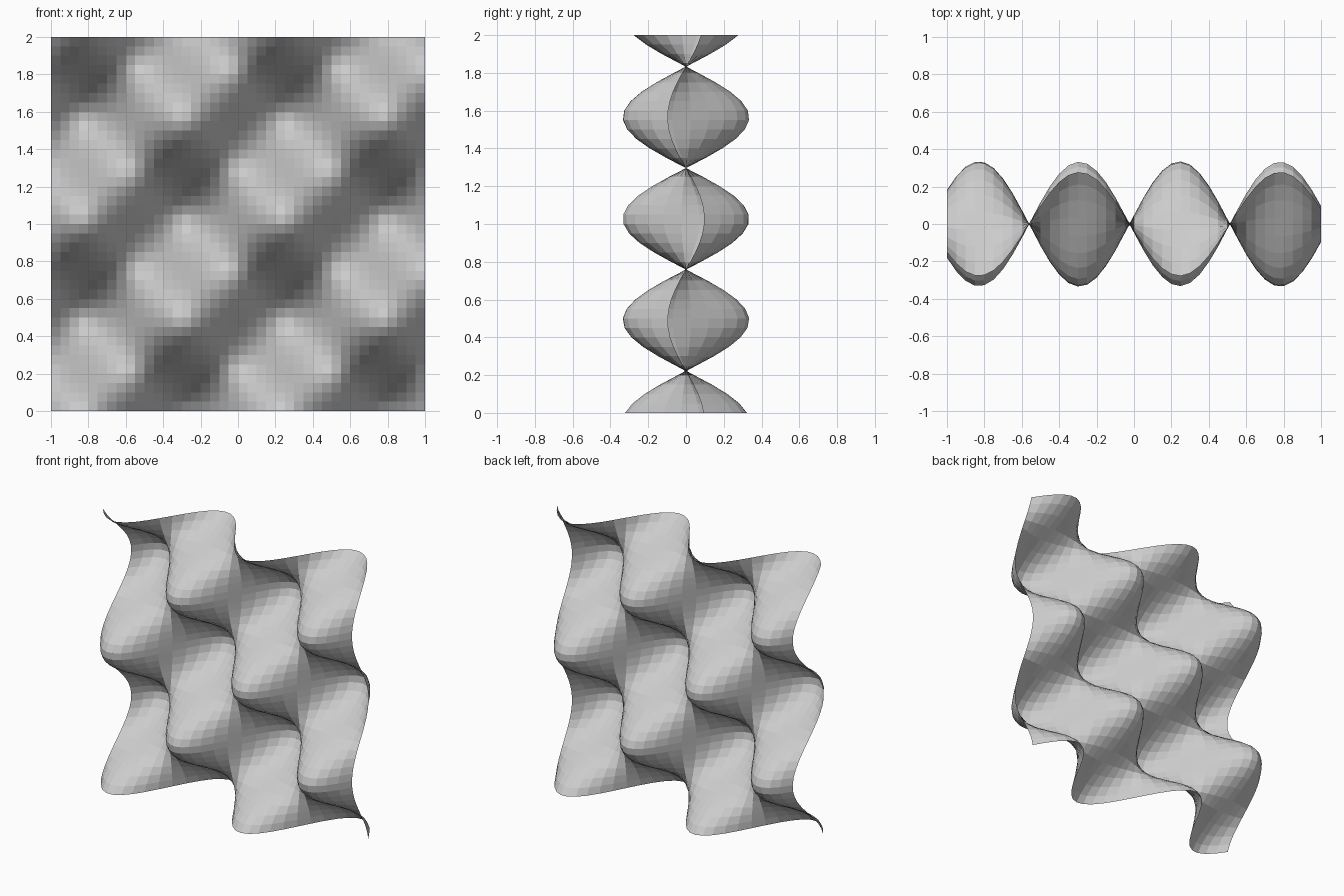
import bpy, bmesh, math

if "Cube" in bpy.data.objects:
    bpy.data.objects.remove(bpy.data.objects["Cube"])

N = 40             # cells per side
SIZE = 2.0
AMP = 0.335        # height of the waves
K = math.pi / 0.537
X0, Z0 = 0.513, 0.759   # one crossing line in each direction


def wave(x, z):
    return AMP * math.sin(K * (x - X0)) * math.sin(K * (z - Z0))


# Upright square sheet with egg-crate waves along x and z
bm = bmesh.new()
step = SIZE / N
grid = []
for j in range(N + 1):
    z = j * step
    row = []
    for i in range(N + 1):
        x = i * step - SIZE / 2
        row.append(bm.verts.new((x, wave(x, z), z)))
    grid.append(row)

for j in range(N):
    for i in range(N):
        bm.faces.new((grid[j][i], grid[j][i + 1],
                      grid[j + 1][i + 1], grid[j + 1][i]))

mesh = bpy.data.meshes.new("wavy_sheet")
bm.to_mesh(mesh)
bm.free()
sheet = bpy.data.objects.new("wavy_sheet", mesh)
bpy.context.collection.objects.link(sheet)
